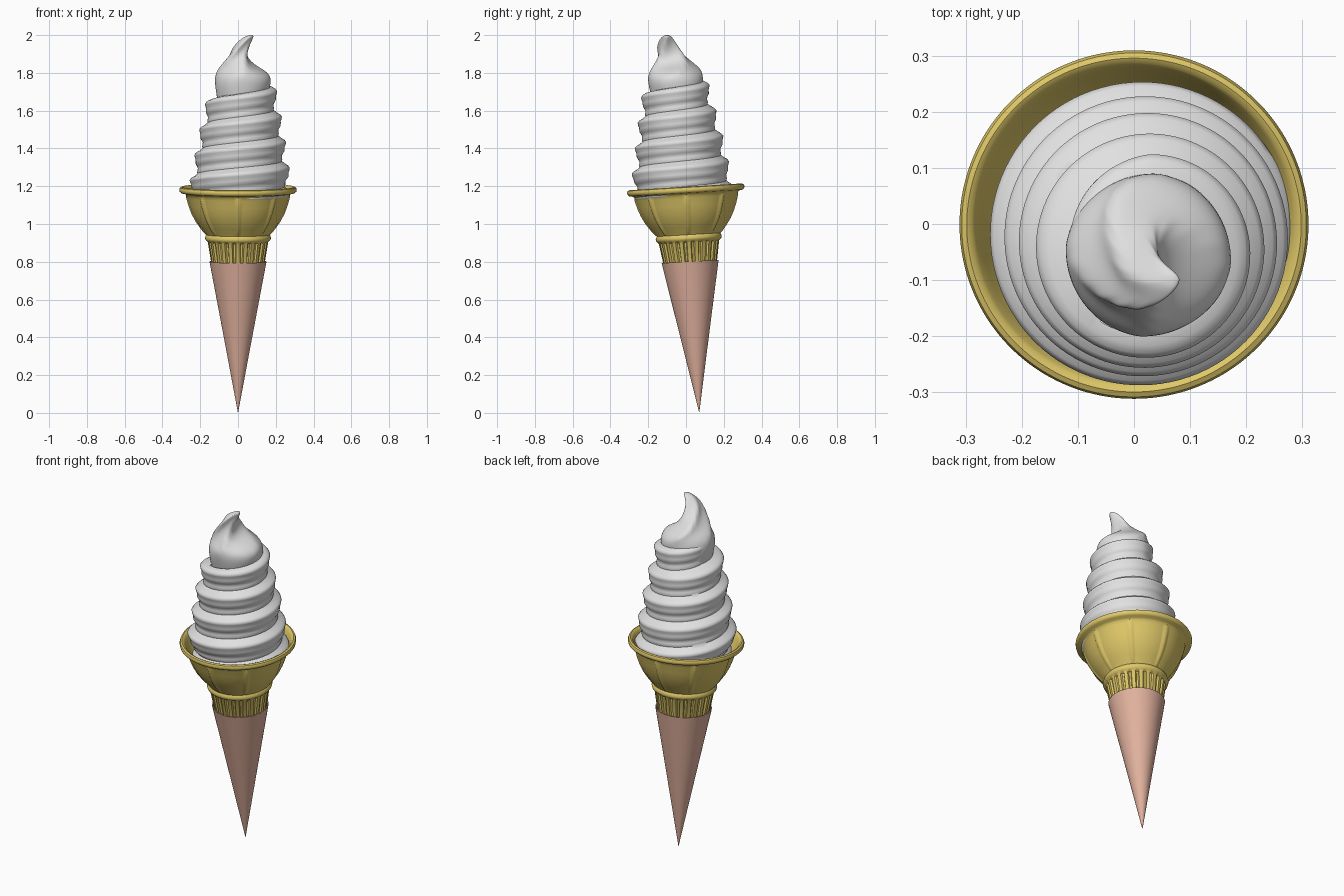
import bpy, math
from mathutils import Matrix

if "Cube" in bpy.data.objects:
    bpy.data.objects.remove(bpy.data.objects["Cube"])


def material(name, rgb):
    m = bpy.data.materials.new(name)
    m.diffuse_color = (*rgb, 1)
    m.use_nodes = True
    m.node_tree.nodes["Principled BSDF"].inputs["Base Color"].default_value = m.diffuse_color
    return m


CREAM = material("cream white", (0.75, 0.75, 0.75))
WAFER = material("wafer yellow", (0.74, 0.58, 0.14))
PAPER = material("paper pink", (0.75, 0.44, 0.34))


def make(name, verts, faces, mat, angle=40, matrix=None):
    me = bpy.data.meshes.new(name)
    me.from_pydata(verts, [], faces)
    if matrix:
        me.transform(matrix)
    me.materials.append(mat)
    me.polygons.foreach_set("use_smooth", [True] * len(me.polygons))
    me.set_sharp_from_angle(angle=math.radians(angle))
    ob = bpy.data.objects.new(name, me)
    bpy.context.collection.objects.link(ob)
    return ob


def loft(rows, n):
    """Quads between consecutive closed rings of n points."""
    return [(i * n + k, i * n + (k + 1) % n, (i + 1) * n + (k + 1) % n, (i + 1) * n + k)
            for i in range(rows - 1) for k in range(n)]


def lerp(keys, z):
    """Piecewise-linear lookup in a list of (z, value)."""
    if z <= keys[0][0]:
        return keys[0][1]
    for (a, u), (b, v) in zip(keys, keys[1:]):
        if z <= b:
            return u + (v - u) * (z - a) / (b - a)
    return keys[-1][1]


# The cone and cup lean slightly towards the front
TILT = Matrix.Translation((0, 0.07, 0)) @ Matrix.Rotation(0.06, 4, 'X')


def lathe(name, profile, n, mat, relief=None):
    verts = []
    for r, z, mode in profile:
        for k in range(n):
            a = 2 * math.pi * k / n
            q = r + (relief(k, mode) if relief else 0)
            verts.append((q * math.cos(a), q * math.sin(a), z))
    return make(name, verts, loft(len(profile), n), mat, 40, TILT)


# Pointed paper sleeve
lathe("paper_sleeve", [(0.001, 0.004, 0), (0.075, 0.4, 0), (0.151, 0.803, 0),
                       (0.146, 0.803, 0), (0.125, 0.70, 0)], 96, PAPER)


# Wafer cup: toothed lower band, eight thin ribs on the flare, rolled rim
def cup_relief(k, mode):
    if mode == 1:
        return -0.010 if k % 8 in (3, 4, 5) else 0
    if mode == 2:
        return 0.006 if (k + 1) % 24 < 3 else 0
    return 0


cup = [(0.125, 0.72, 0), (0.141, 0.79, 1), (0.160, 0.905, 1), (0.163, 0.910, 0),
       (0.172, 0.918, 0), (0.175, 0.928, 0), (0.172, 0.938, 0), (0.168, 0.945, 0),
       (0.176, 0.957, 2), (0.198, 0.985, 2), (0.222, 1.02, 2), (0.242, 1.06, 2),
       (0.257, 1.10, 2), (0.268, 1.14, 2), (0.274, 1.155, 0), (0.282, 1.163, 0),
       (0.300, 1.166, 0), (0.309, 1.174, 0), (0.311, 1.185, 0), (0.307, 1.195, 0),
       (0.298, 1.199, 0), (0.289, 1.195, 0), (0.283, 1.185, 0), (0.274, 1.165, 0),
       (0.262, 1.13, 0), (0.238, 1.08, 0), (0.19, 1.0, 0), (0.001, 0.99, 0)]
lathe("wafer_cup", cup, 192, WAFER, cup_relief)

# Ice cream swirl: one helical strip whose top edge is welded to the next turn
TURN, LOBE, PITCH, Z0 = 96, 12, 0.135, 0.995
STEPS = int(TURN * 5.15)
RADIUS = [(0.99, 0.16), (1.10, 0.225), (1.17, 0.255), (1.25, 0.252), (1.32, 0.238),
          (1.42, 0.222), (1.52, 0.205), (1.62, 0.183), (1.74, 0.160), (1.80, 0.142),
          (1.86, 0.085)]
CX = [(1.1, 0.01), (1.5, 0.02), (1.8, 0.025)]
CY = [(1.1, -0.012), (1.5, -0.035), (1.8, -0.058)]


def swirl_point(k, j):
    a = math.pi + 2 * math.pi * k / TURN
    p = j / LOBE
    z = Z0 + PITCH * (k / TURN + p)
    # each lobe widens upward, then tucks back into a sharp crease
    bulge = math.sin(math.pi * p ** 2.2) ** 0.75 if 0 < p < 1 else 0
    r = lerp(RADIUS, z) - 0.020 + 0.034 * bulge
    if z > 1.12:
        r += 0.003 * math.sin(2 * math.pi * 3 * p)
    r *= 1 - 0.3 * max(0, (k - STEPS + TURN * 0.4) / (TURN * 0.4))
    zz = z - 0.012 * (1 - bulge) * p
    return (lerp(CX, z) + r * math.cos(a), lerp(CY, z) + r * math.sin(a), zz)


verts = [swirl_point(k, j) for k in range(STEPS + 1) for j in range(LOBE)]
extra = {}


def vid(k, j):
    if j < LOBE:
        return k * LOBE + j
    if k + TURN <= STEPS:
        return (k + TURN) * LOBE
    if k not in extra:
        extra[k] = len(verts)
        verts.append(swirl_point(k, LOBE))
    return extra[k]


faces = [(vid(k, j), vid(k + 1, j), vid(k + 1, j + 1), vid(k, j + 1))
         for k in range(STEPS) for j in range(LOBE)]
make("ice_cream_swirl", verts, faces, CREAM, 60)

# Curled peak: rings (z, cx, cy, rx, ry, ridge depth), twisted as they rise
rings = [(1.66, 0.02, -0.05, 0.13, 0.13, 0.0),
         (1.74, 0.026, -0.055, 0.150, 0.146, 0.01),
         (1.785, 0.026, -0.056, 0.146, 0.145, 0.03),
         (1.815, 0.014, -0.053, 0.120, 0.130, 0.07),
         (1.84, 0.002, -0.058, 0.092, 0.115, 0.12),
         (1.87, -0.003, -0.068, 0.067, 0.094, 0.16),
         (1.905, 0.004, -0.083, 0.049, 0.073, 0.18),
         (1.94, 0.018, -0.098, 0.041, 0.055, 0.17),
         (1.97, 0.038, -0.102, 0.033, 0.040, 0.13),
         (1.99, 0.057, -0.102, 0.024, 0.026, 0.08),
         (2.001, 0.070, -0.100, 0.011, 0.012, 0.0)]
N = 48
verts = []
for z, cx, cy, rx, ry, d in rings:
    for k in range(N):
        a = 2 * math.pi * k / N
        w = 1 + d * (1 - 2 * abs(math.sin(2 * (a - 9 * (z - 1.8)))) ** 0.8)
        verts.append((cx + rx * w * math.cos(a), cy + ry * w * math.sin(a), z))
faces = loft(len(rings), N)
faces.append(tuple(range((len(rings) - 1) * N, len(rings) * N)))
peak = make("ice_cream_peak", verts, faces, CREAM, 180)
peak.modifiers.new("smooth", 'SUBSURF').levels = 2
peak.modifiers["smooth"].render_levels = 2
